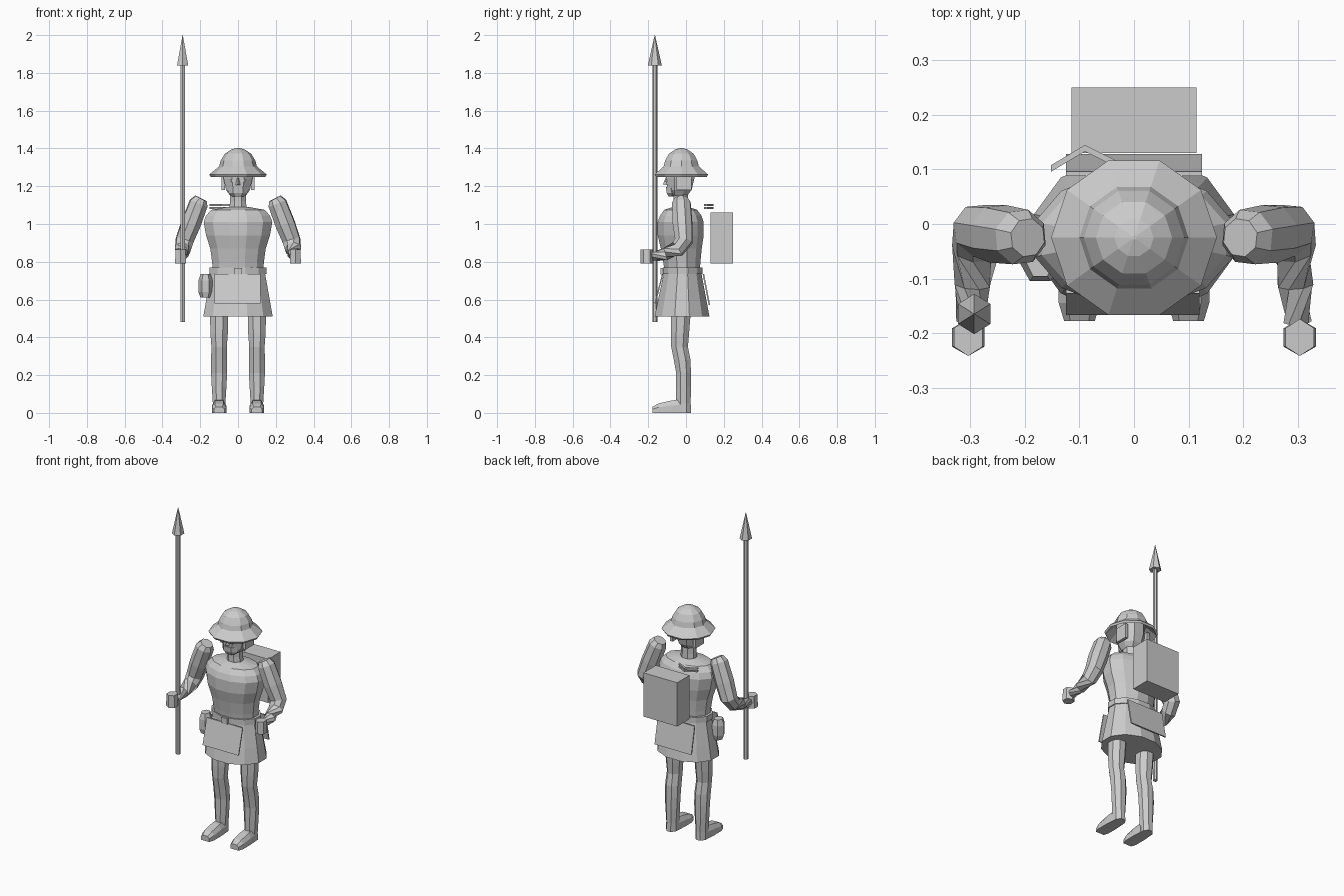
import bpy, bmesh, math
from mathutils import Vector

grey = bpy.data.materials.new("plain grey")
grey.diffuse_color = (0.6, 0.6, 0.6, 1)


def finish(name, bm):
    bmesh.ops.recalc_face_normals(bm, faces=bm.faces)
    mesh = bpy.data.meshes.new(name)
    bm.to_mesh(mesh)
    bm.free()
    mesh.materials.append(grey)
    ob = bpy.data.objects.new(name, mesh)
    bpy.context.collection.objects.link(ob)
    return ob


def skin(name, rings):
    """Join rings of points into a closed flat-faced solid."""
    bm = bmesh.new()
    loops = [[bm.verts.new(p) for p in ring] for ring in rings]
    n = len(loops[0])
    for a, b in zip(loops, loops[1:]):
        for i in range(n):
            j = (i + 1) % n
            bm.faces.new((a[i], a[j], b[j], b[i]))
    bm.faces.new(loops[0])
    bm.faces.new(loops[-1])
    return finish(name, bm)


def stack(name, rows, sides, turn=0.5, x=0.0):
    """Horizontal rings; each row is z, centre y, x radius, y radius."""
    rings = []
    for z, y, rx, ry in rows:
        angles = [2 * math.pi * (i + turn) / sides for i in range(sides)]
        rings.append([(x + rx * math.cos(a), y + ry * math.sin(a), z) for a in angles])
    return skin(name, rings)


def limb(name, path, sides):
    """Rings square to a path; each row is a point and a radius."""
    pts = [Vector(p) for p, r in path]
    rings = []
    for i, (p, r) in enumerate(path):
        d = (pts[min(i + 1, len(pts) - 1)] - pts[max(i - 1, 0)]).normalized()
        u = d.cross(Vector((0, 1, 0.3))).normalized()
        v = d.cross(u)
        angles = [2 * math.pi * (k + 0.5) / sides for k in range(sides)]
        rings.append([pts[i] + r * (u * math.cos(a) + v * math.sin(a)) for a in angles])
    return skin(name, rings)


def box(name, x, y, z, lean=0.0):
    """Box from ranges; lean shifts the lower edge in y."""
    return skin(name, [[(x[0], y[0] + s, h), (x[1], y[0] + s, h),
                        (x[1], y[1] + s, h), (x[0], y[1] + s, h)]
                       for h, s in ((z[0], lean), (z[1], 0.0))])


# Helmet with a sloping brim, hollow below
stack("helmet", [(1.30, -0.025, 0.085, 0.085), (1.25, -0.025, 0.145, 0.142),
                 (1.262, -0.025, 0.152, 0.149), (1.305, -0.025, 0.10, 0.098),
                 (1.335, -0.025, 0.092, 0.09), (1.372, -0.025, 0.07, 0.069),
                 (1.394, -0.025, 0.036, 0.035), (1.403, -0.025, 0.004, 0.004)], 10, 0)

# Head, face and neck
stack("head", [(1.15, -0.04, 0.045, 0.05), (1.18, -0.035, 0.068, 0.07),
               (1.24, -0.03, 0.083, 0.08), (1.31, -0.03, 0.082, 0.08)], 8)
skin("nose", [[(-0.014, -0.10, 1.205), (0.014, -0.10, 1.205), (0, -0.122, 1.21)],
              [(-0.007, -0.10, 1.245), (0.007, -0.10, 1.245), (0, -0.108, 1.245)]])
stack("beard", [(1.145, -0.075, 0.03, 0.02), (1.165, -0.075, 0.052, 0.032),
                (1.195, -0.08, 0.05, 0.03)], 6, 0)
for s in (-1, 1):
    box("eye", sorted((s * 0.018, s * 0.038)), (-0.11, -0.10), (1.222, 1.236))
    box("ear_flap", sorted((s * 0.07, s * 0.087)), (-0.05, 0.03), (1.18, 1.27))
stack("neck", [(1.05, -0.028, 0.055, 0.045), (1.12, -0.028, 0.045, 0.042),
               (1.19, -0.03, 0.045, 0.042)], 8)

# Torso, belt and flared skirt
stack("torso", [(0.74, -0.02, 0.138, 0.095), (0.80, -0.022, 0.142, 0.102),
                (0.87, -0.025, 0.152, 0.112), (0.94, -0.028, 0.175, 0.126),
                (1.01, -0.028, 0.188, 0.126), (1.045, -0.028, 0.175, 0.113),
                (1.075, -0.028, 0.145, 0.09), (1.09, -0.028, 0.06, 0.045)], 12)
stack("belt", [(0.735, -0.018, 0.155, 0.108), (0.77, -0.018, 0.155, 0.108)], 12)
box("buckle", (-0.02, 0.02), (-0.135, -0.115), (0.732, 0.768))
stack("skirt", [(0.51, -0.021, 0.19, 0.15), (0.60, -0.02, 0.174, 0.132),
                (0.755, -0.018, 0.145, 0.10)], 12)
box("front_flap", (-0.125, 0.12), (-0.127, -0.120), (0.58, 0.735), -0.04)
box("back_flap", (-0.125, 0.125), (0.088, 0.096), (0.57, 0.735), 0.032)

# Pouch on the hip
stack("pouch", [(0.61, -0.07, 0.026, 0.03), (0.64, -0.07, 0.038, 0.04),
                (0.70, -0.07, 0.038, 0.04), (0.735, -0.07, 0.026, 0.03)], 6, 0, -0.172)

# Pack and loose strap behind the shoulder
box("backpack", (-0.115, 0.115), (0.13, 0.25), (0.79, 1.06))
for z in (1.08, 1.096):
    bend = [(-0.152, 0.105), (-0.09, 0.142), (-0.03, 0.112)]
    skin("strap", [[(x, y - 0.009, z), (x, y + 0.003, z),
                    (x, y + 0.003, z + 0.009), (x, y - 0.009, z + 0.009)] for x, y in bend])

for s in (-1, 1):
    # Bent arm and gripping hand
    limb("arm", [((s * 0.195, -0.025, 1.135), 0.036), ((s * 0.208, -0.024, 1.11), 0.052),
                 ((s * 0.25, -0.018, 1.00), 0.055), ((s * 0.284, -0.012, 0.91), 0.050),
                 ((s * 0.29, -0.045, 0.868), 0.044), ((s * 0.296, -0.11, 0.84), 0.035),
                 ((s * 0.30, -0.18, 0.827), 0.026)], 8)
    stack("hand", [(0.79, -0.208, 0.034, 0.034), (0.865, -0.208, 0.03, 0.034)],
          6, 0.5, s * 0.304)
    # Leg with a bent knee
    stack("leg", [(0.0, -0.015, 0.036, 0.046), (0.05, -0.014, 0.036, 0.042),
                  (0.14, -0.013, 0.042, 0.042), (0.21, -0.013, 0.046, 0.042),
                  (0.28, -0.02, 0.046, 0.048), (0.35, -0.034, 0.044, 0.048),
                  (0.42, -0.032, 0.05, 0.052), (0.54, -0.026, 0.052, 0.056)],
          8, 0.5, s * 0.1)
    # Wedge shaped shoe
    skin("shoe", [[(s * 0.1 - w, y, 0.0), (s * 0.1 + w, y, 0.0), (s * 0.1 + w, y, h * 0.6),
                   (s * 0.1 + w * 0.6, y, h), (s * 0.1 - w * 0.6, y, h),
                   (s * 0.1 - w, y, h * 0.6)]
                  for y, w, h in ((-0.02, 0.034, 0.07), (-0.075, 0.038, 0.066),
                                  (-0.145, 0.038, 0.05), (-0.178, 0.028, 0.032))])

# Spear
stack("spear_shaft", [(0.48, -0.165, 0.0135, 0.0135), (1.86, -0.165, 0.0135, 0.0135)],
      6, 0.5, -0.293)
stack("spear_head", [(1.84, -0.165, 0.034, 0.037), (2.0, -0.165, 0.001, 0.001)],
      6, 0.5, -0.293)
